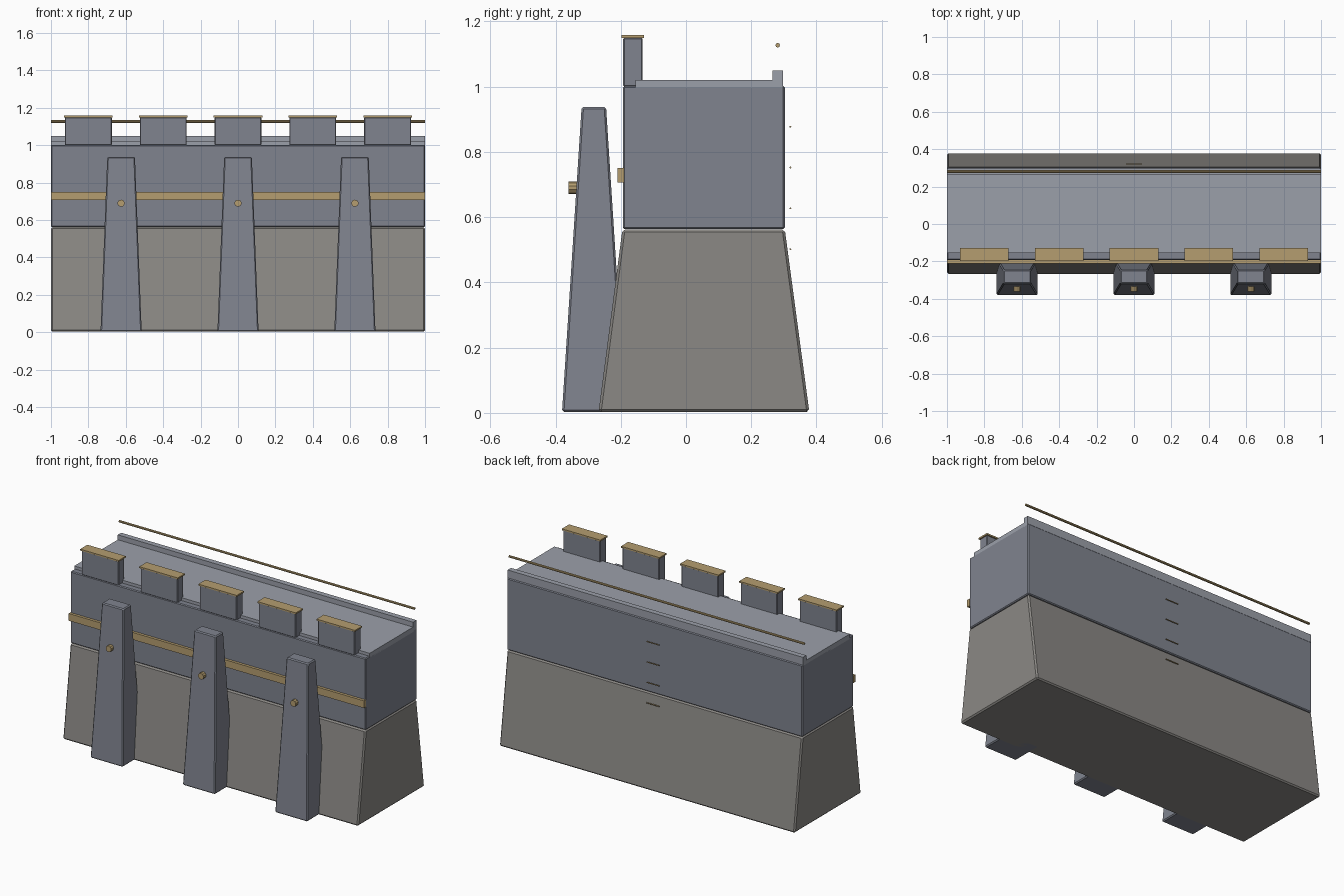
import bpy, bmesh, math
from mathutils import Matrix

if "Cube" in bpy.data.objects:
    bpy.data.objects.remove(bpy.data.objects["Cube"])


def material(name, rgb):
    m = bpy.data.materials.new(name)
    m.diffuse_color = (*rgb, 1)
    m.use_nodes = True
    m.node_tree.nodes["Principled BSDF"].inputs["Base Color"].default_value = m.diffuse_color
    return m


FOUNDATION = material("foundation_stone", (0.26, 0.25, 0.235))
STONE = material("wall_stone", (0.215, 0.23, 0.275))
PAVING = material("paving", (0.33, 0.35, 0.40))
BRASS = material("brass", (0.46, 0.34, 0.16))


def finish(name, bm, mat, bevel=0):
    bmesh.ops.recalc_face_normals(bm, faces=bm.faces)
    me = bpy.data.meshes.new(name)
    bm.to_mesh(me)
    bm.free()
    me.materials.append(mat)
    ob = bpy.data.objects.new(name, me)
    bpy.context.collection.objects.link(ob)
    if bevel:
        b = ob.modifiers.new("edge_bevel", 'BEVEL')
        b.width = bevel
        b.segments = 1
    return ob


def block(name, x, y, z, mat, bevel=0, top_x=None, top_y=None):
    """Box from (min, max) ranges, with optional other ranges at the top."""
    bm = bmesh.new()
    rings = []
    for (x0, x1), (y0, y1), h in ((x, y, z[0]), (top_x or x, top_y or y, z[1])):
        rings.append([bm.verts.new((a, b, h)) for a, b in
                      ((x0, y0), (x1, y0), (x1, y1), (x0, y1))])
    lo, hi = rings
    bm.faces.new(lo)
    bm.faces.new(hi)
    for i in range(4):
        j = (i + 1) % 4
        bm.faces.new((lo[i], lo[j], hi[j], hi[i]))
    return finish(name, bm, mat, bevel)


def rod(name, centre, radius, length, axis, sides=8):
    bm = bmesh.new()
    turn = Matrix.Rotation(math.pi / 2, 4, 'Y' if axis == 'X' else 'X')
    bmesh.ops.create_cone(bm, cap_ends=True, segments=sides, radius1=radius,
                          radius2=radius, depth=length,
                          matrix=Matrix.Translation(centre) @ turn)
    return finish(name, bm, BRASS)


FULL = (-1, 1)

# Battered foundation and upright wall
block("foundation", FULL, (-0.268, 0.378), (0.003, 0.562), FOUNDATION, 0.008,
      top_y=(-0.195, 0.303))
block("upper_wall", FULL, (-0.193, 0.303), (0.563, 1.002), STONE, 0.005)

# Walkway, rear curb and front band
block("walkway", FULL, (-0.155, 0.27), (0.99, 1.02), PAVING)
block("rear_curb", FULL, (0.265, 0.298), (0.995, 1.05), PAVING)
block("front_band", FULL, (-0.21, -0.19), (0.706, 0.75), BRASS)

# Merlons with caps
for i in range(5):
    x = -0.8 + 0.4 * i
    block("merlon", (x - 0.125, x + 0.125), (-0.193, -0.133), (1.0, 1.15), STONE, 0.004)
    block("merlon_cap", (x - 0.13, x + 0.13), (-0.198, -0.128), (1.149, 1.158), BRASS)

# Tapered buttresses with studs
for x in (-0.625, 0, 0.625):
    block("buttress", (x - 0.11, x + 0.11), (-0.38, -0.185), (0.003, 0.938), STONE, 0.006,
          top_x=(x - 0.074, x + 0.074), top_y=(-0.32, -0.245))
    rod("buttress_stud", (x, -0.345, 0.69), 0.019, 0.03, 'Y', 10)

# Rear handrail and ladder rungs
rod("handrail", (0, 0.281, 1.127), 0.007, 2.0, 'X')
for i in range(4):
    rod("ladder_rung", (0, 0.32, 0.502 + 0.125 * i), 0.003, 0.085, 'X', 6)
